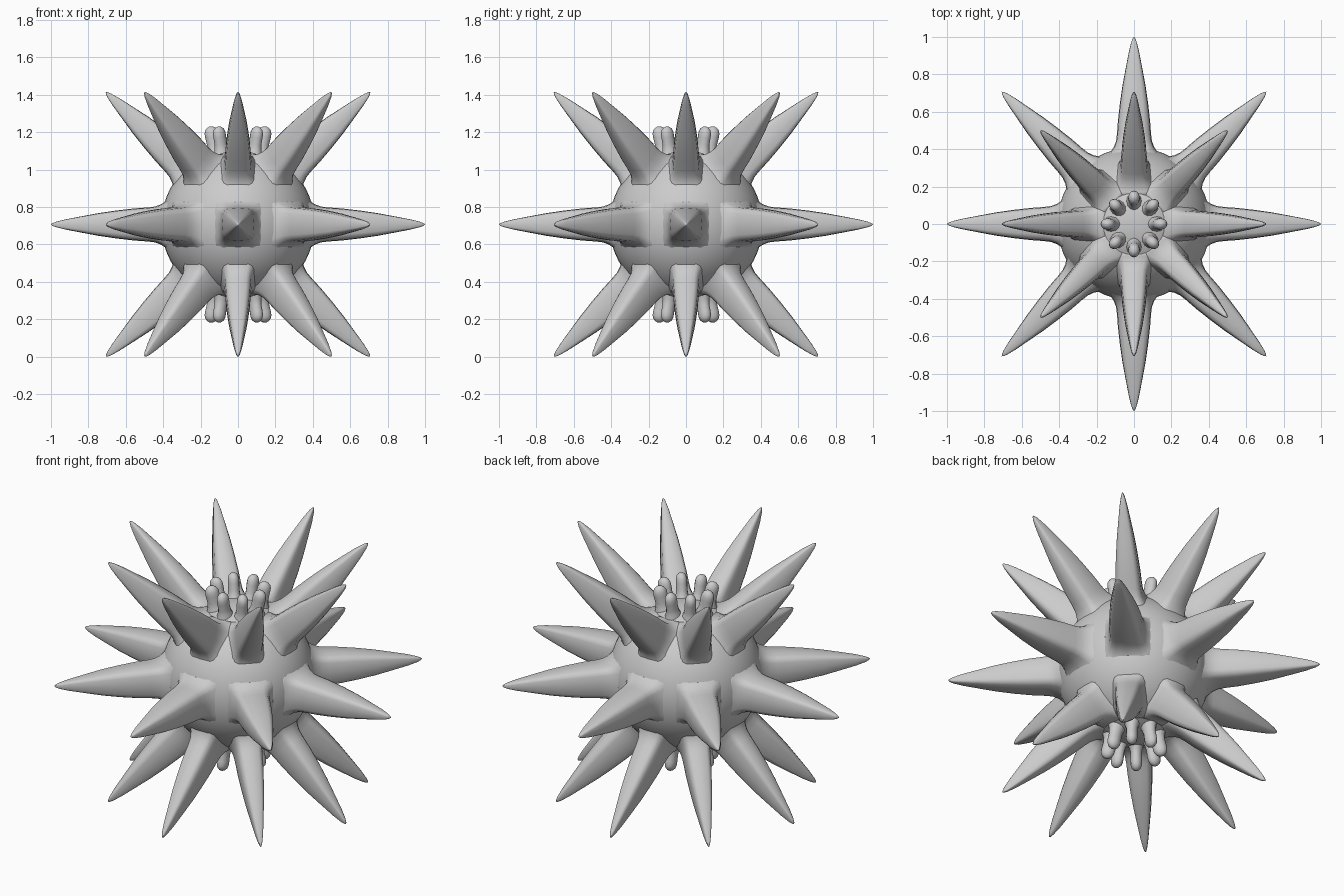
import bpy, bmesh, math
from mathutils import Vector

if "Cube" in bpy.data.objects:
    bpy.data.objects.remove(bpy.data.objects["Cube"])

CENTER = Vector((0, 0, 0.707))
BODY_RADIUS = 0.41

grey = bpy.data.materials.new("plain grey")
grey.use_nodes = True
grey.diffuse_color = (0.6, 0.6, 0.6, 1)
grey.node_tree.nodes["Principled BSDF"].inputs["Base Color"].default_value = (0.6, 0.6, 0.6, 1)


def finish(name, bm):
    """Turn a bmesh into a smooth grey object."""
    bmesh.ops.recalc_face_normals(bm, faces=bm.faces)
    mesh = bpy.data.meshes.new(name)
    bm.to_mesh(mesh)
    bm.free()
    mesh.materials.append(grey)
    for face in mesh.polygons:
        face.use_smooth = True
    obj = bpy.data.objects.new(name, mesh)
    bpy.context.collection.objects.link(obj)
    return obj


def polar(radius, azimuth, latitude):
    flat = radius * math.cos(latitude)
    return Vector((flat * math.cos(azimuth), flat * math.sin(azimuth),
                   radius * math.sin(latitude)))


def superpoint(angle, power):
    """Point on a rounded square (power 4) or a circle (power 2)."""
    c, s = math.cos(angle), math.sin(angle)
    return (math.copysign(abs(c) ** (2 / power), c),
            math.copysign(abs(s) ** (2 / power), s))


def loft(name, start, end, azimuth, profile, wide, tall, power, sides=16):
    """Loft sections of (fraction along axis, half width) from start to end."""
    axis = (end - start).normalized()
    side = Vector((-math.sin(azimuth), math.cos(azimuth), 0))
    up = axis.cross(side)
    bm = bmesh.new()
    rings = []
    for t, half in profile:
        mid = CENTER + start.lerp(end, t)
        ring = []
        for i in range(sides):
            a, b = superpoint(math.tau * i / sides, power)
            ring.append(bm.verts.new(mid + side * (a * half * wide) + up * (b * half * tall)))
        rings.append(ring)
    for low, high in zip(rings, rings[1:]):
        for i in range(sides):
            j = (i + 1) % sides
            bm.faces.new((low[i], low[j], high[j], high[i]))
    bm.faces.new(rings[0])
    tip = bm.verts.new(CENTER + end)
    for i in range(sides):
        bm.faces.new((rings[-1][i], rings[-1][(i + 1) % sides], tip))
    return finish(name, bm)


# Round body
bm = bmesh.new()
bmesh.ops.create_uvsphere(bm, u_segments=48, v_segments=32, radius=BODY_RADIUS)
bmesh.ops.translate(bm, verts=bm.verts, vec=CENTER)
finish("body", bm)

# Spike: flared root, full middle, pointed tip
SPIKE = [(0, 0.155), (0.035, 0.128), (0.08, 0.108), (0.13, 0.096), (0.19, 0.091),
         (0.3, 0.086), (0.45, 0.075), (0.6, 0.061), (0.75, 0.043), (0.88, 0.027),
         (0.96, 0.014), (0.99, 0.006)]
# Nub: wide root, slim neck, domed end
NUB = [(0, 0.06), (0.2, 0.047), (0.35, 0.036), (0.5, 0.032), (0.7, 0.033),
       (0.82, 0.032), (0.91, 0.026), (0.97, 0.015)]

for k in range(8):
    az = k * math.tau / 8
    # Ring of spikes around the middle
    loft(f"middle_spike_{k + 1}", polar(0.36, az, 0), polar(1, az, 0), az, SPIKE, 1, 1, 4)
    for label, sign in (("upper", 1), ("lower", -1)):
        # Slanted spikes, narrower sideways
        loft(f"{label}_spike_{k + 1}", polar(0.36, az, sign * math.radians(48)),
             polar(1, az, sign * math.radians(45)), az, SPIKE, 0.77, 1, 4)
        # Small nubs circling each pole
        out = Vector((math.cos(az), math.sin(az), 0))
        loft(f"{label}_nub_{k + 1}", out * 0.11 + Vector((0, 0, sign * 0.34)),
             out * 0.15 + Vector((0, 0, sign * 0.525)), az, NUB, 0.95, 1.15, 2, 12)
